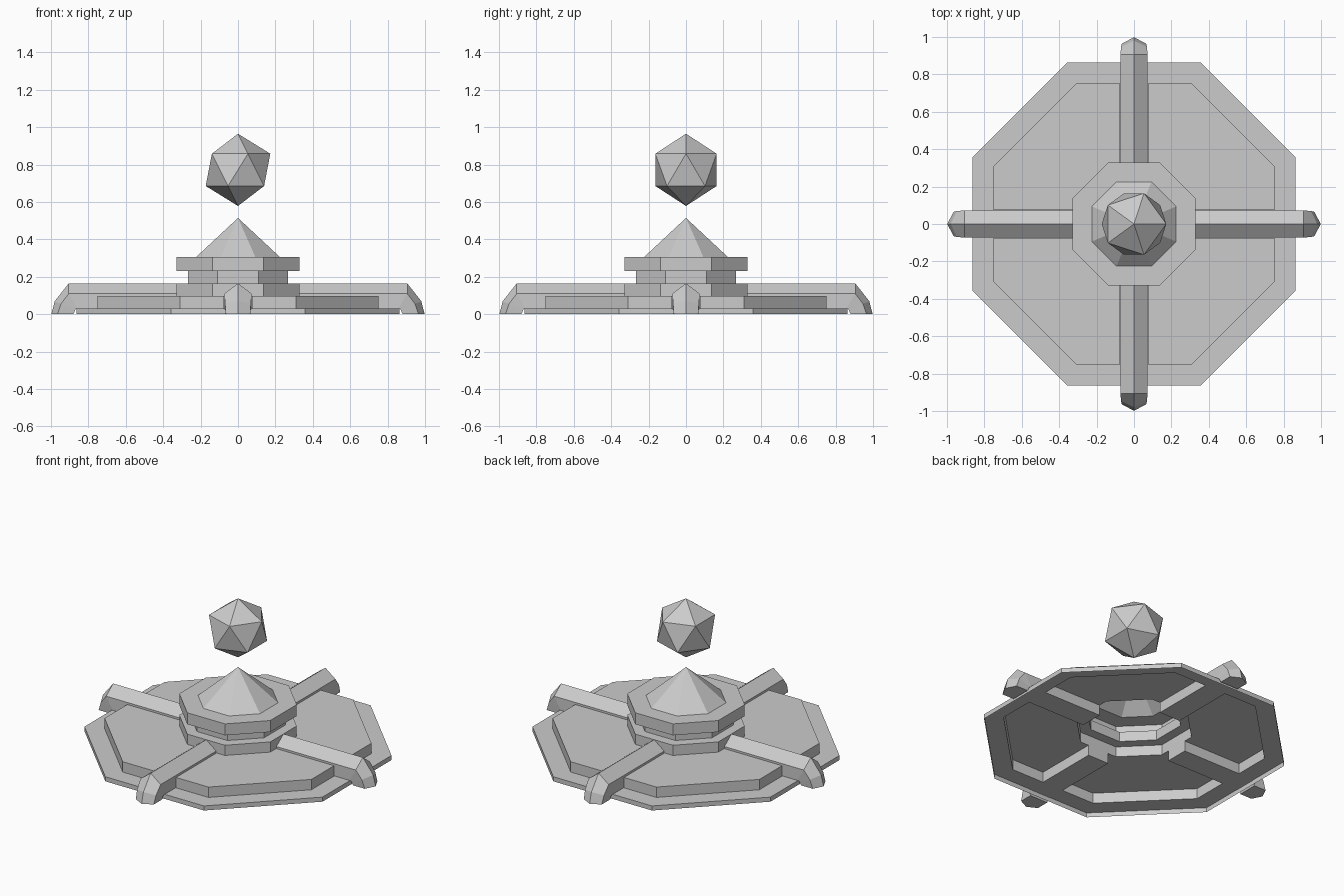
import bpy, bmesh, math
from mathutils import Matrix, Vector

cube = bpy.data.objects.get("Cube")
if cube:
    bpy.data.objects.remove(cube, do_unlink=True)

stone = bpy.data.materials.new("pale grey stone")
stone.use_nodes = True
GREY = (0.6, 0.6, 0.6, 1)
stone.diffuse_color = GREY
stone.node_tree.nodes["Principled BSDF"].inputs["Base Color"].default_value = GREY

OCT = math.tan(math.pi / 8)          # half side of an octagon of apothem 1
SLOT, RIM, TERRACE = 0.076, 0.03, 0.098
R_BASE, R_TERRACE, R_TOWER = 0.863, 0.75, 0.33


def finish(bm, name):
    bmesh.ops.remove_doubles(bm, verts=bm.verts, dist=0.0005)
    mesh = bpy.data.meshes.new(name)
    bm.to_mesh(mesh)
    bm.free()
    mesh.materials.append(stone)
    obj = bpy.data.objects.new(name, mesh)
    bpy.context.collection.objects.link(obj)
    return obj


def face(bm, points):
    return bm.faces.new([bm.verts.new(p) for p in points])


def octagon(apothem, z):
    r = apothem / math.cos(math.pi / 8)
    angles = [(k + 0.5) * math.pi / 4 for k in range(8)]
    return [Vector((r * math.cos(a), r * math.sin(a), z)) for a in angles]


def lathe(name, profile):
    """Eight-sided open shell through (apothem, height) points."""
    bm = bmesh.new()
    rings = [octagon(r, z) for r, z in profile]
    for low, high in zip(rings, rings[1:]):
        for i in range(8):
            j = (i + 1) % 8
            quad = [low[i], low[j], high[j], high[i]]
            if (high[i] - high[j]).length < 0.001:
                quad.pop()
            face(bm, quad)
    return finish(bm, name)


# Hollow base rim and stepped tower with its cone roof
lathe("base_rim", [(R_BASE, 0), (R_BASE, RIM), (R_TERRACE, RIM)])
lathe("tower", [(R_TOWER, TERRACE), (R_TOWER, 0.165), (0.267, 0.165), (0.267, 0.23),
                (R_TOWER, 0.23), (R_TOWER, 0.305), (0.225, 0.305), (0, 0.515)])

# Four raised terrace sections, hollow below, with walls beside the arms
outline = [(R_TOWER, SLOT), (R_TERRACE, SLOT), (R_TERRACE, R_TERRACE * OCT),
           (R_TERRACE * OCT, R_TERRACE), (SLOT, R_TERRACE), (SLOT, R_TOWER),
           (R_TOWER * OCT, R_TOWER), (R_TOWER, R_TOWER * OCT)]


def terrace(name, turn):
    bm = bmesh.new()
    face(bm, [(x, y, TERRACE) for x, y in outline])
    for (ax, ay), (bx, by) in zip(outline[:5], outline[1:6]):
        face(bm, [(ax, ay, RIM), (bx, by, RIM), (bx, by, TERRACE), (ax, ay, TERRACE)])
    finish(bm, name).matrix_world = turn


# Ridged arm: each section is (ridge, eave, bottom) as (x, z), plus a half width
sections = [((0.33, 0.165), (0.33, 0.11), (0.33, RIM), 0.073),
            ((0.905, 0.165), (0.905, 0.11), (0.857, RIM), 0.073),
            ((0.98, 0.07), (0.947, 0.055), (0.868, 0.027), 0.069),
            ((0.998, 0), (0.965, 0), (0.88, 0), 0.065)]


def arm(name, turn):
    bm = bmesh.new()
    loops = []
    for (rx, rz), (ex, ez), (bx, bz), w in sections:
        loops.append([(bx, w, bz), (ex, w, ez), (rx, 0, rz), (ex, -w, ez), (bx, -w, bz)])
    for n, (a, b) in enumerate(zip(loops, loops[1:])):
        for i in range(4):
            face(bm, [a[i], b[i], b[i + 1], a[i + 1]])
        if n:                                        # underside of the foot
            face(bm, [a[4], b[4], b[0], a[0]])
    face(bm, loops[-1])
    # Floor under the arm and the wall closing its inner end
    face(bm, [(R_TOWER, SLOT, RIM), (R_TOWER, -SLOT, RIM),
              (R_TERRACE, -SLOT, RIM), (R_TERRACE, SLOT, RIM)])
    face(bm, [(R_TOWER, SLOT, RIM), (R_TOWER, -SLOT, RIM),
              (R_TOWER, -SLOT, TERRACE), (R_TOWER, SLOT, TERRACE)])
    finish(bm, name).matrix_world = turn


corners = ["back_left", "back_right", "front_right", "front_left"]
sides = ["left", "back", "right", "front"]
for k in range(4):
    turn = Matrix.Rotation(k * math.pi / 2, 4, "Z")
    terrace(corners[k] + "_terrace", turn)
    arm(sides[k] + "_arm", turn)

# Floating crystal
bm = bmesh.new()
bmesh.ops.create_icosphere(bm, subdivisions=1, radius=0.193,
                           matrix=Matrix.Translation((0, 0, 0.772)))
finish(bm, "floating_crystal")
